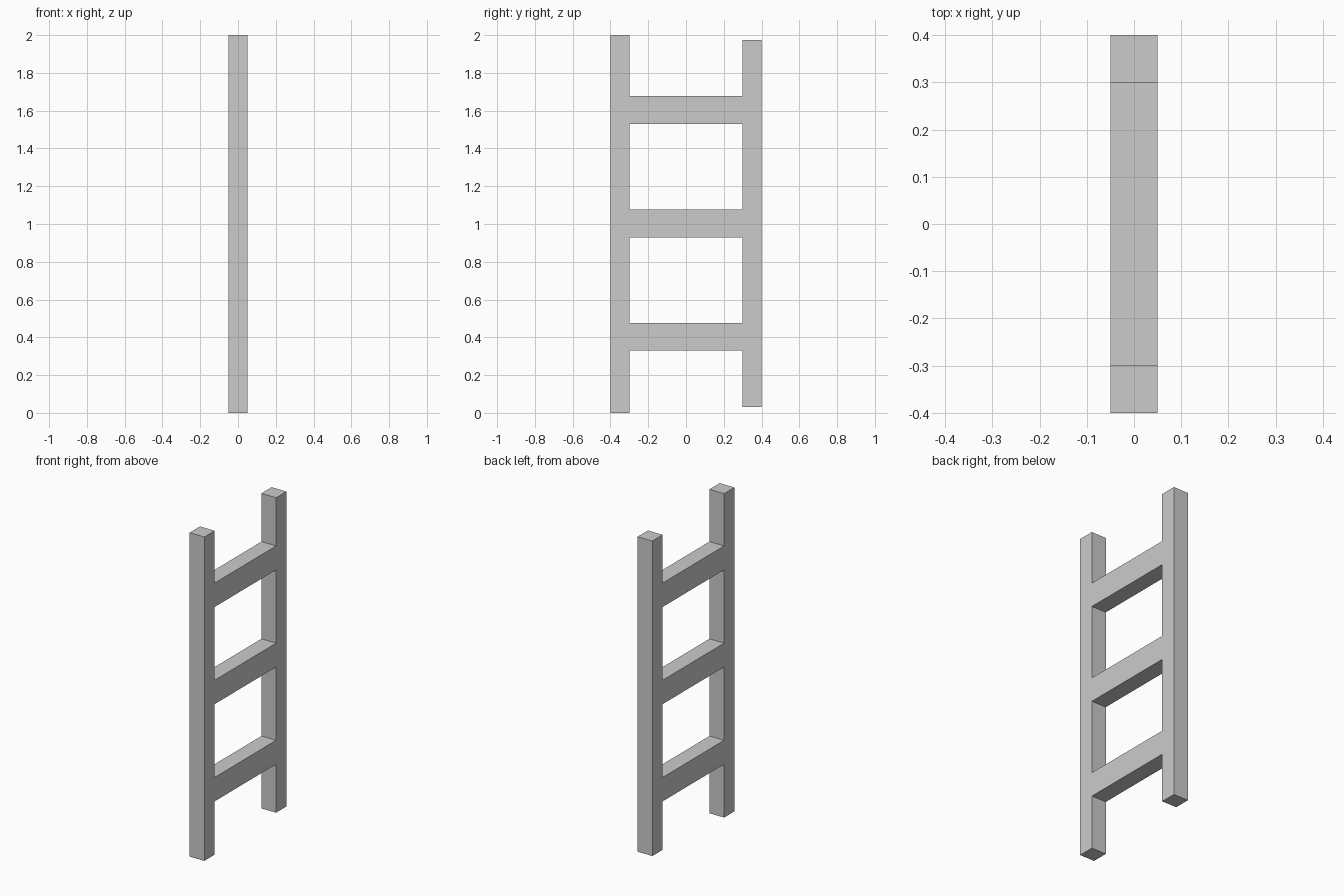
import bpy

if "Cube" in bpy.data.objects:
    bpy.data.objects.remove(bpy.data.objects["Cube"])


def box(name, y0, y1, z0, z1, width=0.1):
    """Axis-aligned box centred on x = 0."""
    bpy.ops.mesh.primitive_cube_add(size=1, location=(0, (y0 + y1) / 2, (z0 + z1) / 2))
    ob = bpy.context.object
    ob.name = name
    ob.scale = (width, y1 - y0, z1 - z0)
    bpy.ops.object.transform_apply(location=False, rotation=False, scale=True)
    return ob


# Upright rails: the rear one is slightly shorter at both ends
box("front_rail", -0.4, -0.3, 0.0, 2.0)
box("back_rail", 0.3, 0.4, 0.03, 1.975)

# Rungs, flush with the rails
for i in range(3):
    zc = 0.403 + 0.6 * i
    box(f"rung_{i + 1}", -0.3, 0.3, zc - 0.074, zc + 0.074)
